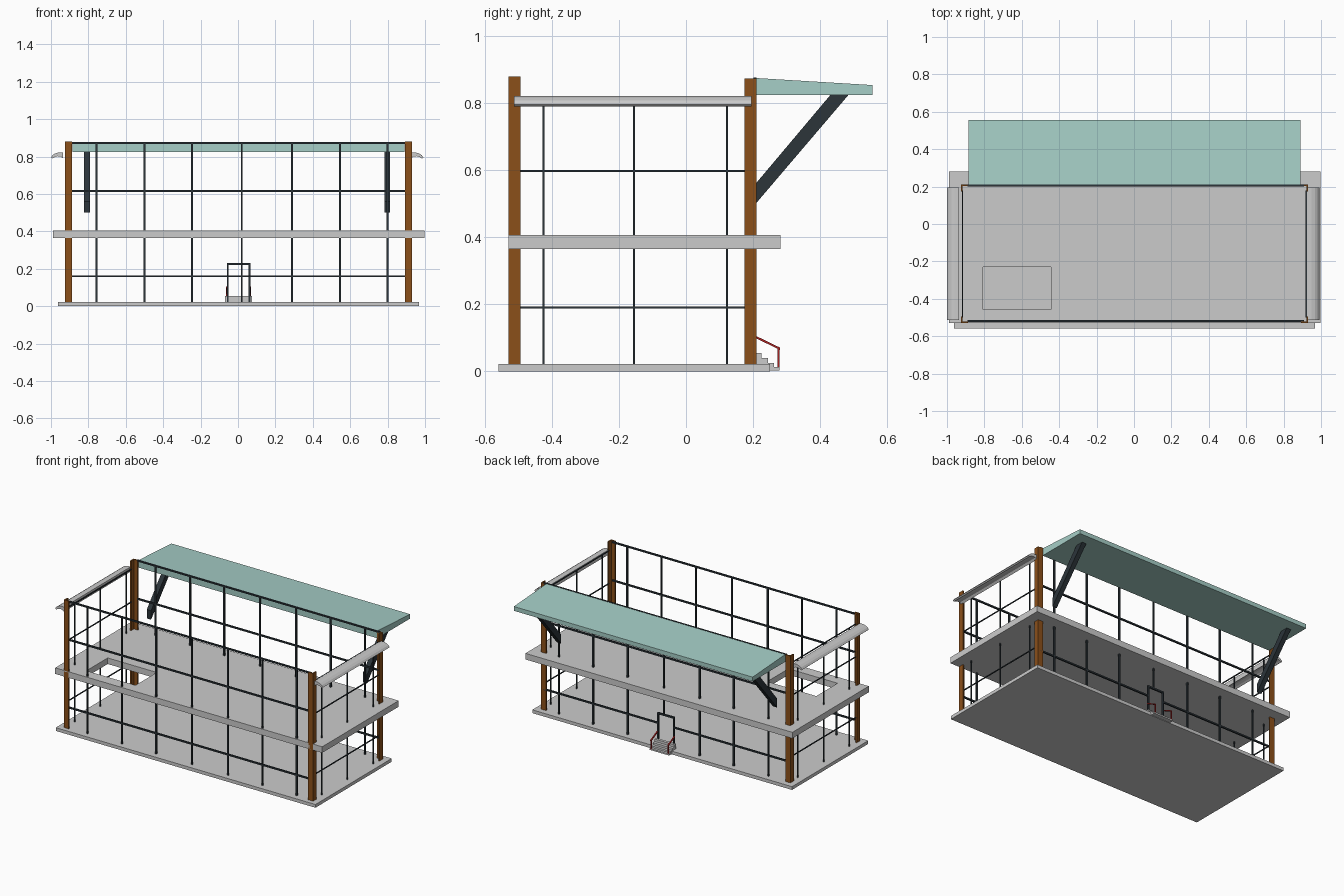
import bpy, bmesh, math
from mathutils import Vector

if "Cube" in bpy.data.objects:
    bpy.data.objects.remove(bpy.data.objects["Cube"])


def material(name, rgb):
    m = bpy.data.materials.new(name)
    m.diffuse_color = (*rgb, 1)
    m.use_nodes = True
    m.node_tree.nodes["Principled BSDF"].inputs["Base Color"].default_value = m.diffuse_color
    return m


BROWN = material("rust_brown", (0.26, 0.08, 0.01))
STEEL = material("dark_steel", (0.025, 0.035, 0.042))
TEAL = material("pale_teal", (0.38, 0.62, 0.57))
RED = material("rail_red", (0.4, 0.015, 0.015))


def prism(name, pts, axis, a, b, mat=None):
    """Extrude a 2D profile from a to b along the x, y or z axis."""
    def place(p, t):
        return {"x": (t, p[0], p[1]), "y": (p[0], t, p[1]), "z": (p[0], p[1], t)}[axis]
    bm = bmesh.new()
    lo = [bm.verts.new(place(p, a)) for p in pts]
    hi = [bm.verts.new(place(p, b)) for p in pts]
    bm.faces.new(lo)
    bm.faces.new(hi)
    n = len(pts)
    for i in range(n):
        j = (i + 1) % n
        bm.faces.new((lo[i], lo[j], hi[j], hi[i]))
    bmesh.ops.recalc_face_normals(bm, faces=bm.faces)
    mesh = bpy.data.meshes.new(name)
    bm.to_mesh(mesh)
    bm.free()
    ob = bpy.data.objects.new(name, mesh)
    bpy.context.collection.objects.link(ob)
    if mat:
        mesh.materials.append(mat)
    return ob


def box(name, x0, x1, y0, y1, z0, z1, mat=None):
    return prism(name, [(x0, y0), (x1, y0), (x1, y1), (x0, y1)], "z", z0, z1, mat)


# ground slab
box("ground_slab", -0.963, 0.968, -0.56, 0.25, 0, 0.022)

# upper floor with stairwell opening
floor = box("upper_floor", -0.988, 0.997, -0.53, 0.282, 0.365, 0.406)
cutter = box("stairwell_cutter", -0.808, -0.443, -0.456, -0.23, 0.3, 0.5)
cutter.hide_render = True
cut = floor.modifiers.new("stairwell", "BOOLEAN")
cut.operation = "DIFFERENCE"
cut.solver = "EXACT"
cut.object = cutter
bpy.context.view_layer.objects.active = floor
bpy.ops.object.modifier_apply(modifier="stairwell")
bpy.data.objects.remove(cutter)

# angle-iron corner columns
W, T = 0.036, 0.008
for side, cx, sx in (("left", -0.924, 1), ("right", 0.929, -1)):
    for end, cy, sy, top in (("front", -0.53, 1, 0.88), ("back", 0.211, -1, 0.874)):
        angle = [(0, 0), (W, 0), (W, T), (T, T), (T, W), (0, W)]
        prism(f"{end}_{side}_column", [(cx + sx * u, cy + sy * v) for u, v in angle],
              "z", 0.022, top, BROWN)

# front and back glazing frames
H = 0.005
MULLIONS = (-0.757, -0.5, -0.246, 0.02, 0.289, 0.545, 0.8)
for end, y in (("front", -0.518), ("back", 0.206)):
    for i, x in enumerate(MULLIONS):
        z0 = 0.232 if end == "back" and i == 3 else 0.022
        box(f"{end}_mullion", x - H, x + H, y - H, y + H, z0, 0.874, STEEL)
    for z in (0.16, 0.615, 0.872):
        spans = [(-0.89, 0.91)]
        if end == "back" and z < 0.2:
            spans = [(-0.89, -0.055), (0.062, 0.91)]
        for a, b in spans:
            box(f"{end}_rail", a, b, y - H, y + H, z - H, z + H, STEEL)

# side glazing frames
h = 0.003
for side, x in (("left", -0.916), ("right", 0.921)):
    for y in (-0.425, -0.155, 0.122):
        box(f"{side}_mullion", x - h, x + h, y - h, y + h, 0.022, 0.82, STEEL)
    for z in (0.19, 0.598, 0.818):
        box(f"{side}_rail", x - h, x + h, -0.5, 0.18, z - h, z + h, STEEL)

# curved side eaves
ARC = [(0, 0.822), (0.024, 0.822), (0.042, 0.817), (0.056, 0.808), (0.065, 0.796),
       (0.058, 0.79), (0.046, 0.797), (0.03, 0.802), (0.012, 0.8), (0, 0.79)]
prism("left_eave", [(-0.935 - u, z) for u, z in ARC], "y", -0.513, 0.195)
prism("right_eave", [(0.926 + u, z) for u, z in ARC], "y", -0.513, 0.195)

# sloping back canopy
prism("canopy", [(0.208, 0.825), (0.556, 0.825), (0.556, 0.854), (0.208, 0.875)],
      "x", -0.885, 0.891, TEAL)

# canopy struts
for side, x in (("left", -0.808), ("right", 0.798)):
    prism(f"{side}_canopy_strut",
          [(0.208, 0.5), (0.208, 0.56), (0.432, 0.826), (0.486, 0.826)],
          "x", x - 0.016, x + 0.016, STEEL)

# entrance door frame
for x in (-0.055, 0.062):
    box("door_post", x - H, x + H, 0.2, 0.211, 0.022, 0.23, STEEL)
box("door_head", -0.06, 0.067, 0.2, 0.211, 0.22, 0.231, STEEL)

# entrance steps
prism("entrance_steps",
      [(0.206, 0.022), (0.206, 0.055), (0.225, 0.055), (0.225, 0.039), (0.245, 0.039),
       (0.245, 0.025), (0.263, 0.025), (0.263, 0.013), (0.279, 0.013), (0.279, 0.003),
       (0.25, 0.003), (0.25, 0.022)], "x", -0.07, 0.075)

# stair handrails
for x in (-0.061, 0.066):
    prism("stair_handrail", [(0.21, 0.098), (0.28, 0.064), (0.28, 0.071), (0.21, 0.105)],
          "x", x - 0.004, x + 0.004, RED)
    box("stair_rail_post", x - 0.003, x + 0.003, 0.273, 0.279, 0.01, 0.068, RED)
